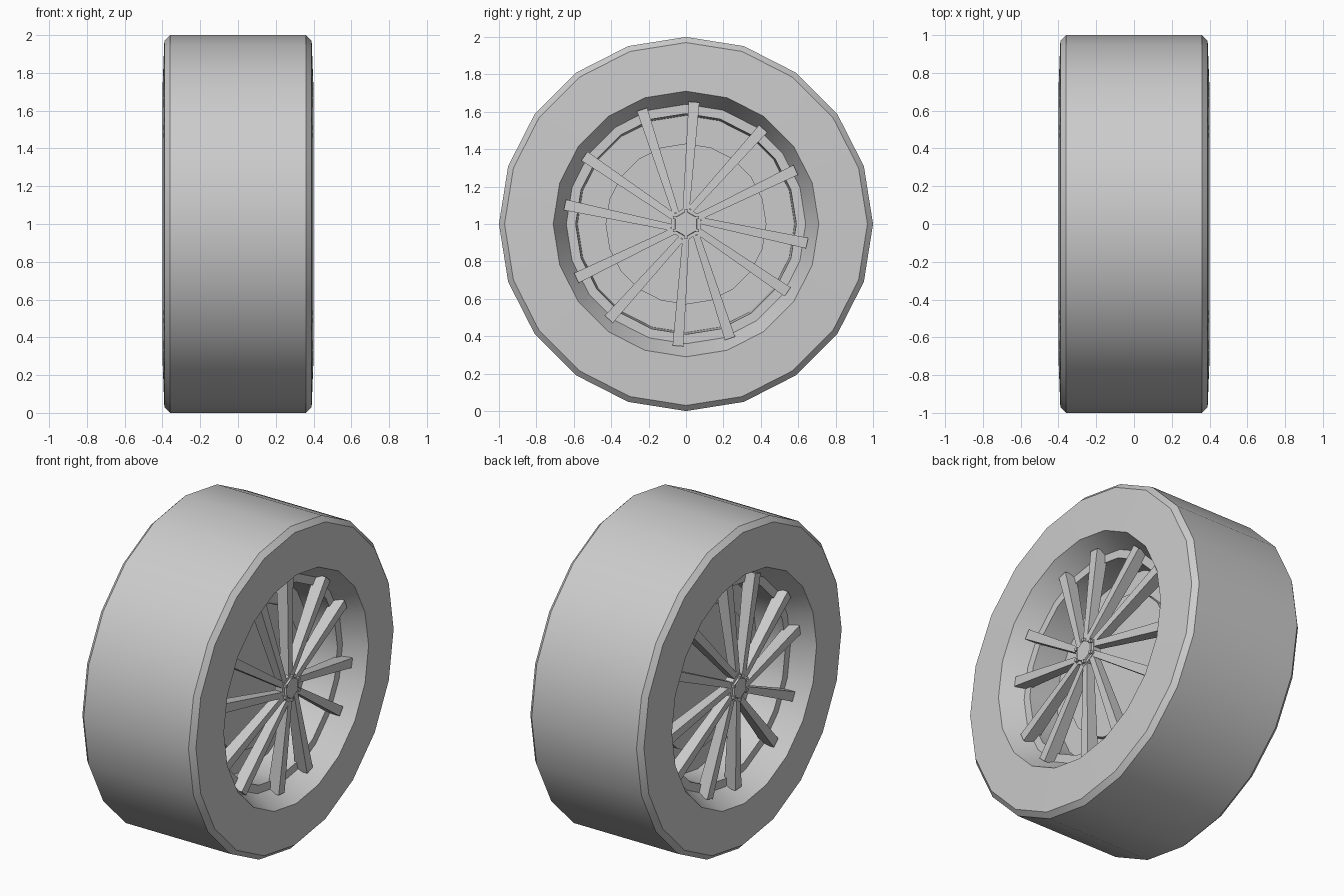
import bpy, bmesh, math
from mathutils import Vector

if "Cube" in bpy.data.objects:
    bpy.data.objects.remove(bpy.data.objects["Cube"])

SIDES = 20
CENTRE_Z = 1.0


def make_object(name, bm, smooth=False):
    bmesh.ops.recalc_face_normals(bm, faces=bm.faces[:])
    mesh = bpy.data.meshes.new(name)
    bm.to_mesh(mesh)
    bm.free()
    ob = bpy.data.objects.new(name, mesh)
    bpy.context.collection.objects.link(ob)
    ob.location.z = CENTRE_Z
    if smooth:
        bpy.ops.object.select_all(action='DESELECT')
        ob.select_set(True)
        bpy.context.view_layer.objects.active = ob
        bpy.ops.object.shade_smooth_by_angle(angle=math.radians(25))
    return ob


def lathe(name, profile, n=SIDES, closed=True, smooth=True):
    """Turn (x, radius) points round the x axis; open profiles get end caps."""
    bm = bmesh.new()
    rings = []
    for x, r in profile:
        rings.append([bm.verts.new((x, r * math.sin(i * math.tau / n),
                                    r * math.cos(i * math.tau / n))) for i in range(n)])
    pairs = list(zip(rings, rings[1:]))
    if closed:
        pairs.append((rings[-1], rings[0]))
    else:
        bm.faces.new(rings[0])
        bm.faces.new(rings[-1])
    for a, b in pairs:
        for i in range(n):
            j = (i + 1) % n
            bm.faces.new((a[i], a[j], b[j], b[i]))
    return make_object(name, bm, smooth)


def both_sides(half):
    return half + [(-x, r) for x, r in reversed(half)]


# Tyre with chamfered shoulders and sloping inner lip
lathe("tyre", both_sides([(0.27, 0.64), (0.40, 0.71), (0.39, 0.97), (0.36, 1.0)]))

# Rim barrel with a narrow step facing outward
lathe("rim_barrel", both_sides([(0.08, 0.645), (0.27, 0.64), (0.27, 0.59), (0.08, 0.58)])[:4])
lathe("rim_barrel_inner", [(-0.08, 0.645), (-0.27, 0.64), (-0.27, 0.59), (-0.08, 0.58)])

# Centre plate and smaller brake disc
lathe("centre_plate", both_sides([(0.08, 0.60)]), closed=False)
lathe("brake_disc", both_sides([(0.12, 0.43)]), closed=False)


def add_spoke(bm, side, start, end):
    """Tapered bar from hub to rim, in (y, z) about the wheel centre."""
    a, b = Vector(start), Vector(end)
    d = (b - a).normalized()
    across = Vector((-d.y, d.x))
    ends = []
    for p, half_w, x0, x1 in ((a, 0.018, 0.31, 0.36), (b, 0.029, 0.25, 0.33)):
        ring = []
        for x, s in ((x0, -1), (x1, -1), (x1, 1), (x0, 1)):
            q = p + across * half_w * s
            ring.append(bm.verts.new((x * side, q.x, q.y)))
        ends.append(ring)
    bm.faces.new(ends[0])
    bm.faces.new(ends[1])
    for i in range(4):
        j = (i + 1) % 4
        bm.faces.new((ends[0][i], ends[0][j], ends[1][j], ends[1][i]))


def turn(p, angle):
    c, s = math.cos(angle), math.sin(angle)
    return (p[0] * c - p[1] * s, p[0] * s + p[1] * c)


for side, label in ((1, "right"), (-1, "left")):
    # Six pairs of splayed spokes
    bm = bmesh.new()
    for k in range(6):
        for start, end in (((0.0, 0.07), (0.043, 0.652)),
                           ((-0.055, 0.06), (-0.235, 0.612))):
            add_spoke(bm, side, turn(start, k * math.tau / 6), turn(end, k * math.tau / 6))
    make_object("spokes_" + label, bm)

    # Hexagonal hub cap with raised rim
    lathe("hub_" + label, [(side * 0.31, 0.09), (side * 0.362, 0.09)],
          n=6, closed=False, smooth=False)
    lathe("hub_cap_" + label, [(side * 0.36, 0.07), (side * 0.372, 0.066)],
          n=6, closed=False, smooth=False)

    # Hub bolts
    bm = bmesh.new()
    for k in range(6):
        y, z = turn((0.0, 0.07), k * math.tau / 6)
        cube = bmesh.ops.create_cube(bm, size=0.018)["verts"]
        bmesh.ops.translate(bm, verts=cube, vec=(side * 0.37, y, z))
    make_object("hub_bolts_" + label, bm)
